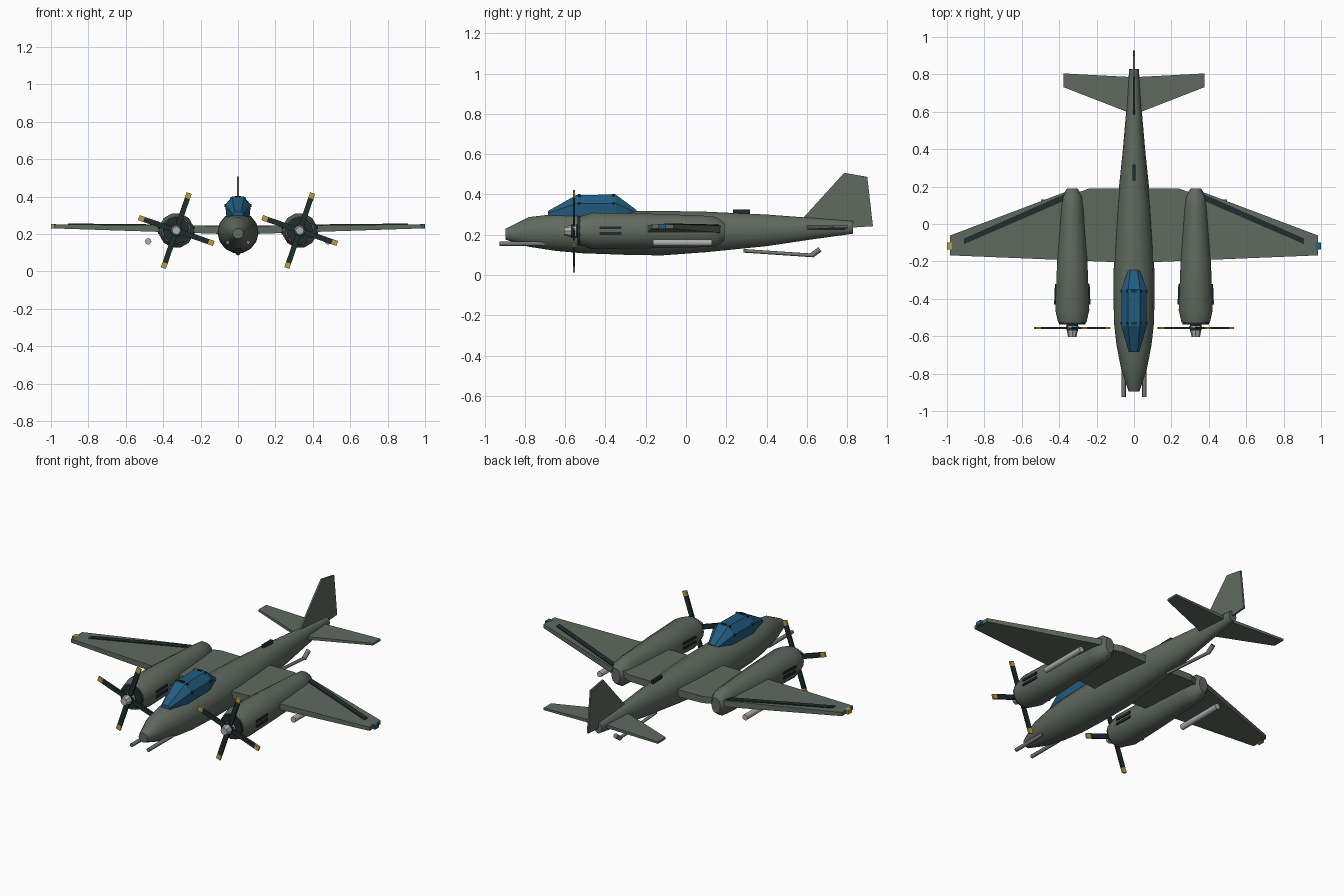
import bpy, bmesh
from math import sin, cos, pi, radians
from mathutils import Vector, Matrix

if "Cube" in bpy.data.objects:
    bpy.data.objects.remove(bpy.data.objects["Cube"], do_unlink=True)


def paint(name, r, g, b):
    m = bpy.data.materials.new(name)
    m.use_nodes = True
    m.diffuse_color = (r, g, b, 1)
    m.node_tree.nodes["Principled BSDF"].inputs["Base Color"].default_value = (r, g, b, 1)
    return m


GREEN = paint("grey green", 0.115, 0.145, 0.115)
DARK = paint("dark rubber", 0.014, 0.026, 0.026)
BLUE = paint("blue glass", 0.016, 0.11, 0.22)
YELLOW = paint("yellow", 0.52, 0.33, 0.06)
SILVER = paint("light grey", 0.42, 0.43, 0.42)
GUN = paint("gun grey", 0.17, 0.19, 0.18)


def make(name, bm, mat, smooth=None):
    bmesh.ops.recalc_face_normals(bm, faces=bm.faces)
    me = bpy.data.meshes.new(name)
    bm.to_mesh(me)
    bm.free()
    me.materials.append(mat)
    ob = bpy.data.objects.new(name, me)
    bpy.context.collection.objects.link(ob)
    if smooth:
        bpy.ops.object.select_all(action="DESELECT")
        ob.select_set(True)
        bpy.context.view_layer.objects.active = ob
        bpy.ops.object.shade_smooth_by_angle(angle=radians(smooth))
    return ob


def skin(name, rings, mat, smooth=None):
    """Join rings of points with quads and cap both ends."""
    bm = bmesh.new()
    loops = [[bm.verts.new(p) for p in ring] for ring in rings]
    n = len(loops[0])
    for a, b in zip(loops, loops[1:]):
        for i in range(n):
            j = (i + 1) % n
            bm.faces.new((a[i], a[j], b[j], b[i]))
    bm.faces.new(loops[0])
    bm.faces.new(loops[-1])
    return make(name, bm, mat, smooth)


def body(name, x, stations, sides, mat, smooth=None):
    """Stations along y: (y, half width, bottom, top)."""
    rings = []
    for y, w, lo, hi in stations:
        rings.append([(x + w * sin(2 * pi * (i + .5) / sides) / cos(pi / sides),
                       y, (lo + hi) / 2 + (hi - lo) / 2 * cos(2 * pi * (i + .5) / sides) / cos(pi / sides))
                      for i in range(sides)])
    return skin(name, rings, mat, smooth)


def box(name, centre, size, mat, turn=None):
    bm = bmesh.new()
    bmesh.ops.create_cube(bm, size=1)
    m = Matrix.Translation(centre) @ (turn or Matrix()) @ Matrix.Diagonal((*size, 1))
    bm.transform(m)
    return make(name, bm, mat)


def rod(name, a, b, r, mat, r2=None, sides=12):
    a, b = Vector(a), Vector(b)
    bm = bmesh.new()
    bmesh.ops.create_cone(bm, cap_ends=True, segments=sides, radius1=r,
                          radius2=r if r2 is None else r2, depth=(b - a).length)
    bm.transform(Matrix.Translation((a + b) / 2) @ (b - a).to_track_quat("Z", "Y").to_matrix().to_4x4())
    return make(name, bm, mat, 40)


def panel(name, stations, mat):
    """Flat surface lofted along x: (x, leading y, trailing y, bottom, top)."""
    return skin(name, [[(x, a, lo), (x, b, lo), (x, b, hi), (x, a, hi)]
                       for x, a, b, lo, hi in stations], mat)


# Fuselage
body("fuselage", 0, [(-.895, .028, .175, .23), (-.78, .066, .14, .287), (-.65, .091, .12, .303),
                     (-.52, .105, .108, .311), (-.3, .107, .1, .317), (-.12, .103, .097, .318),
                     (.1, .088, .113, .314), (.4, .058, .143, .3), (.6, .041, .173, .285),
                     (.83, .025, .205, .267)], 14, GREEN, 35)

# Canopy
canopy = []
for y, w, top_w, hi in [(-.685, .028, .018, .318), (-.545, .068, .032, .396),
                        (-.35, .068, .032, .4), (-.245, .03, .018, .322)]:
    mid = .29 + (hi - .29) * .6
    canopy.append([(-w * .9, y, .285), (-w, y, mid), (-top_w, y, hi),
                   (top_w, y, hi), (w, y, mid), (w * .9, y, .285)])
skin("canopy", canopy, BLUE)
for y in (-.53, -.36):
    box("canopy_top_frame", (0, y, .397), (.03, .014, .012), DARK)
    for s in (-1, 1):
        box("canopy_side_frame", (s * .066, y, .352), (.012, .012, .014), DARK)
        box("canopy_corner_frame", (s * .034, y, .392), (.012, .012, .012), DARK)

# Fin and dorsal aerial
fin = [(.57, .27), (.785, .507), (.9, .487), (.928, .242), (.82, .235)]
skin("fin", [[(x, y, z) for y, z in fin] for x in (-.005, .005)], GREEN)
box("dorsal_aerial", (0, .275, .312), (.015, .085, .027), DARK)

# Arrestor hook
rod("hook_arm", (0, .285, .12), (0, .63, .097), .009, GUN)
rod("hook_end", (0, .622, .096), (0, .665, .127), .013, GUN)


def wing_top(x):
    return .242 + .0095 * x


# Wings, tail, engines and stores on both sides
for s, side in ((1, "left"), (-1, "right")):
    panel(side + "_wing", [(s * x, -.208 + .041 * x, t, .197 + .033 * x, wing_top(x))
                           for x, t in ((0, .19), (.24, .19), (.29, .172), (.37, .17), (.985, -.062))], GREEN)
    panel(side + "_aileron", [(s * x, a, b, wing_top(x) - .004, wing_top(x) + .005)
                              for x, a, b in ((.36, .13, .165), (.91, -.108, -.078))], DARK)
    box(side + "_tip_light", (s * .987, -.118, .24), (.026, .036, .024), BLUE if s > 0 else YELLOW)
    panel(side + "_tailplane", [(0, .585, .785, .226, .246), (s * .378, .732, .805, .233, .245)], GREEN)
    rod(side + "_cannon", (s * .055, -.925, .155), (s * .055, -.7, .155), .011, GUN)
    rod(side + "_store", (s * .48, -.165, .16), (s * .48, .13, .16), .017, SILVER)

    # Engine nacelle with exhaust stubs
    cx, cz = s * .33, .218
    body(side + "_nacelle", cx, [(-.527, .076, .146, .291), (-.46, .091, .128, .309),
                                 (-.2, .081, .132, .305), (.08, .062, .138, .295),
                                 (.15, .054, .142, .288), (.19, .028, .17, .258)], 12, GREEN, 35)
    rod(side + "_engine_face", (cx, -.538, cz), (cx, -.52, cz), .072, DARK)
    for e in (-1, 1):
        for z in (.206, .234):
            box(side + "_exhaust", (cx + e * .085, -.375, z), (.02, .11, .013), DARK,
                Matrix.Rotation(e * .04, 4, "Z"))

    # Spinner and four-bladed propeller
    rod(side + "_hub", (cx, -.57, cz), (cx, -.53, cz), .032, DARK, sides=10)
    rod(side + "_spinner", (cx, -.545, cz), (cx, -.605, cz), .035, SILVER, .022, sides=8)
    for k in range(4):
        turn = Matrix.Rotation(-radians(71 + 90 * k), 4, "Y")
        for part, a, b, mat in (("blade", .01, .182, DARK), ("blade_tip", .182, .212, YELLOW)):
            centre = Vector((cx, -.557, cz)) + turn @ Vector(((a + b) / 2, 0, 0))
            box(side + "_" + part, centre, (b - a, .01, .028), mat, turn)
